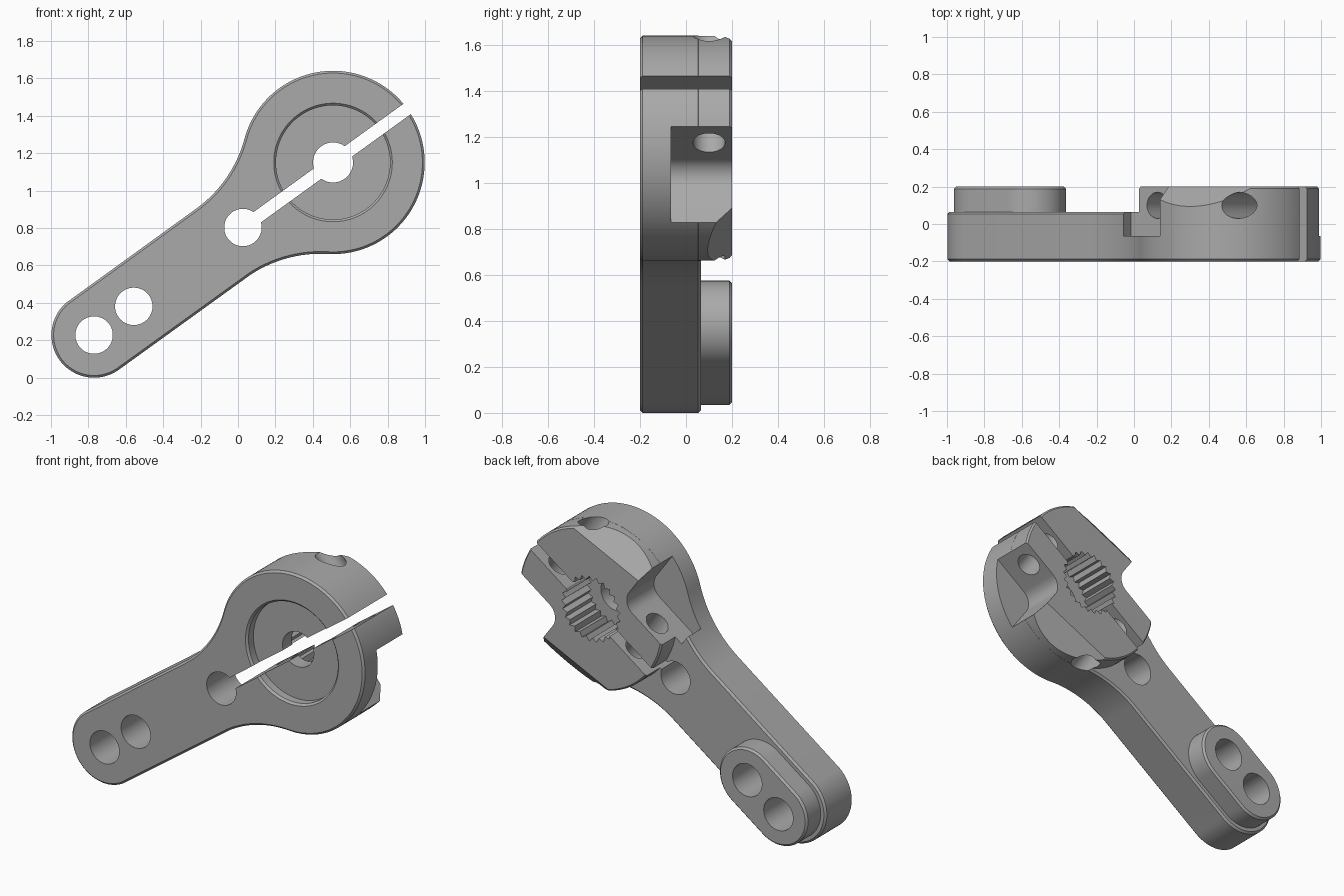
import bpy, bmesh, math
from mathutils import Matrix, Vector

if "Cube" in bpy.data.objects:
    bpy.data.objects.remove(bpy.data.objects["Cube"])

# Local frame: u runs from the hub towards the arm tip, v across, w = world y
A = math.atan2(0.923, 1.278)
C, S = math.cos(A), math.sin(A)
FRAME = Matrix(((-C, -S, 0, 0.508), (0, 0, 1, 0), (-S, C, 0, 1.15), (0, 0, 0, 1)))
HUB_R, TIP_R, TIP_U = 0.49, 0.228, 1.576

metal = bpy.data.materials.new("grey metal")
metal.diffuse_color = (0.40, 0.40, 0.40, 1)
metal.use_nodes = True
metal.node_tree.nodes["Principled BSDF"].inputs["Base Color"].default_value = metal.diffuse_color


def arc(cu, cv, r, a0, a1, n):
    return [(cu + r * math.cos(math.radians(a0 + (a1 - a0) * i / n)),
             cv + r * math.sin(math.radians(a0 + (a1 - a0) * i / n))) for i in range(n)]


def circle(cu, cv, r, n=64):
    return arc(cu, cv, r, 0, 360, n)


def inset(pts, d):
    out = []
    for i, p in enumerate(pts):
        a, b, c = Vector(pts[i - 1]), Vector(p), Vector(pts[(i + 1) % len(pts)])
        t = ((b - a).normalized() + (c - b).normalized()).normalized()
        out.append((p[0] - t.y * d, p[1] + t.x * d))
    return out


def prism(name, pts, levels, matrix=Matrix()):
    """Stack an outline at (height, inset) levels and cap both ends."""
    bm = bmesh.new()
    rings = [[bm.verts.new((x, y, h)) for x, y in (inset(pts, d) if d else pts)]
             for h, d in levels]
    n = len(pts)
    for lo, hi in zip(rings, rings[1:]):
        for i in range(n):
            j = (i + 1) % n
            bm.faces.new((lo[i], lo[j], hi[j], hi[i]))
    bm.faces.new(rings[0][::-1])
    bm.faces.new(rings[-1])
    bmesh.ops.recalc_face_normals(bm, faces=bm.faces)
    mesh = bpy.data.meshes.new(name)
    bm.to_mesh(mesh)
    bm.free()
    mesh.transform(FRAME @ matrix)
    mesh.materials.append(metal)
    ob = bpy.data.objects.new(name, mesh)
    bpy.context.collection.objects.link(ob)
    return ob


def combine(body, tool, operation):
    mod = body.modifiers.new("bool", 'BOOLEAN')
    mod.operation, mod.solver, mod.object = operation, 'EXACT', tool
    bpy.context.view_layer.objects.active = body
    bpy.ops.object.modifier_apply(modifier=mod.name)
    bpy.data.objects.remove(tool)


# Arm plate: hub disc, two concave fillets and rounded tip
FR = 0.68
fv = TIP_R + FR
fu = math.sqrt((HUB_R + FR) ** 2 - fv ** 2)
th = math.degrees(math.atan2(fv, fu))
outline = (arc(0, 0, HUB_R, th, 360 - th, 90)
           + arc(fu, -fv, FR, 180 - th, 90, 16)
           + arc(TIP_U, 0, TIP_R, -90, 90, 40)
           + arc(fu, fv, FR, -90, th - 180, 16))
arm = prism("servo_arm", outline, [(-0.2, 0.012), (-0.188, 0), (0.053, 0), (0.065, 0.012)])

# Raised hub and tip pad
combine(arm, prism("hub", circle(0, 0, HUB_R - 0.0005, 128),
                   [(0, 0), (0.19, 0), (0.2, 0.01)]), 'UNION')
pad = arc(1.314, 0, 0.194, 90, 270, 32) + arc(TIP_U, 0, 0.194, -90, 90, 32)
pad = pad[:32] + [(1.314, -0.194)] + pad[32:] + [(TIP_U, 0.194)]
combine(arm, prism("pad", pad, [(0, 0), (0.188, 0), (0.2, 0.012)]), 'UNION')

# Screw pockets, sloped clearance cuts and cross screw holes, one per side
pocket = ([(0.11, 0.8)] + arc(0.20, 0.294, 0.09, 180, 270, 12)
          + [(0.20, 0.204), (0.5, 0.204), (0.5, 0.8)])
slope = [(0.272, 0.29), (0.672, -0.07), (0.672, 0.4), (0.272, 0.4)]
mu, mv = -0.186, 0.982
for k in (1, -1):
    turn = Matrix.Rotation(0 if k > 0 else math.pi, 4, 'Z')
    combine(arm, prism("pocket", pocket, [(-0.065, 0), (0.3, 0)], turn), 'DIFFERENCE')
    tilt = Matrix(((mu, 0, mv, 0), (mv, 0, -mu, 0), (0, 1, 0, 0), (0, 0, 0, 1)))
    combine(arm, prism("slope", slope, [(-0.7, 0), (0.7, 0)], turn @ tilt), 'DIFFERENCE')
    across = Matrix(((1, 0, 0, 0), (0, 0, -1, 0), (0, 1, 0, 0), (0, 0, 0, 1)))
    combine(arm, prism("screw_hole", circle(0.324, 0.1, 0.07, 40),
                       [(-0.7, 0), (0.7, 0)], turn @ across), 'DIFFERENCE')

# Front counterbore, centre hole and toothed socket
combine(arm, prism("counterbore", circle(0, 0, 0.305, 96),
                   [(-0.3, -0.012), (-0.2, -0.012), (-0.188, 0), (-0.14, 0)]), 'DIFFERENCE')
combine(arm, prism("centre_hole", circle(0, 0, 0.107), [(-0.3, 0), (0.1, 0)]), 'DIFFERENCE')
teeth = []
for i in range(50):
    r, a = (0.2, 0.175)[i % 2], math.tau * i / 50
    teeth.append((r * math.cos(a), r * math.sin(a)))
combine(arm, prism("socket", teeth, [(-0.05, 0), (0.3, 0)]), 'DIFFERENCE')

# Clamp slot and the three through holes
slot = [(-0.6, -0.034), (0.594, -0.034), (0.594, 0.034), (-0.6, 0.034)]
combine(arm, prism("slot", slot, [(-0.3, 0), (0.3, 0)]), 'DIFFERENCE')
for u in (0.594, 1.314, TIP_U):
    combine(arm, prism("hole", circle(u, 0, 0.1), [(-0.3, 0), (0.3, 0)]), 'DIFFERENCE')

# Smooth shading with crisp edges
bpy.ops.object.select_all(action='DESELECT')
arm.select_set(True)
bpy.context.view_layer.objects.active = arm
bpy.ops.object.shade_smooth_by_angle(angle=math.radians(25))
